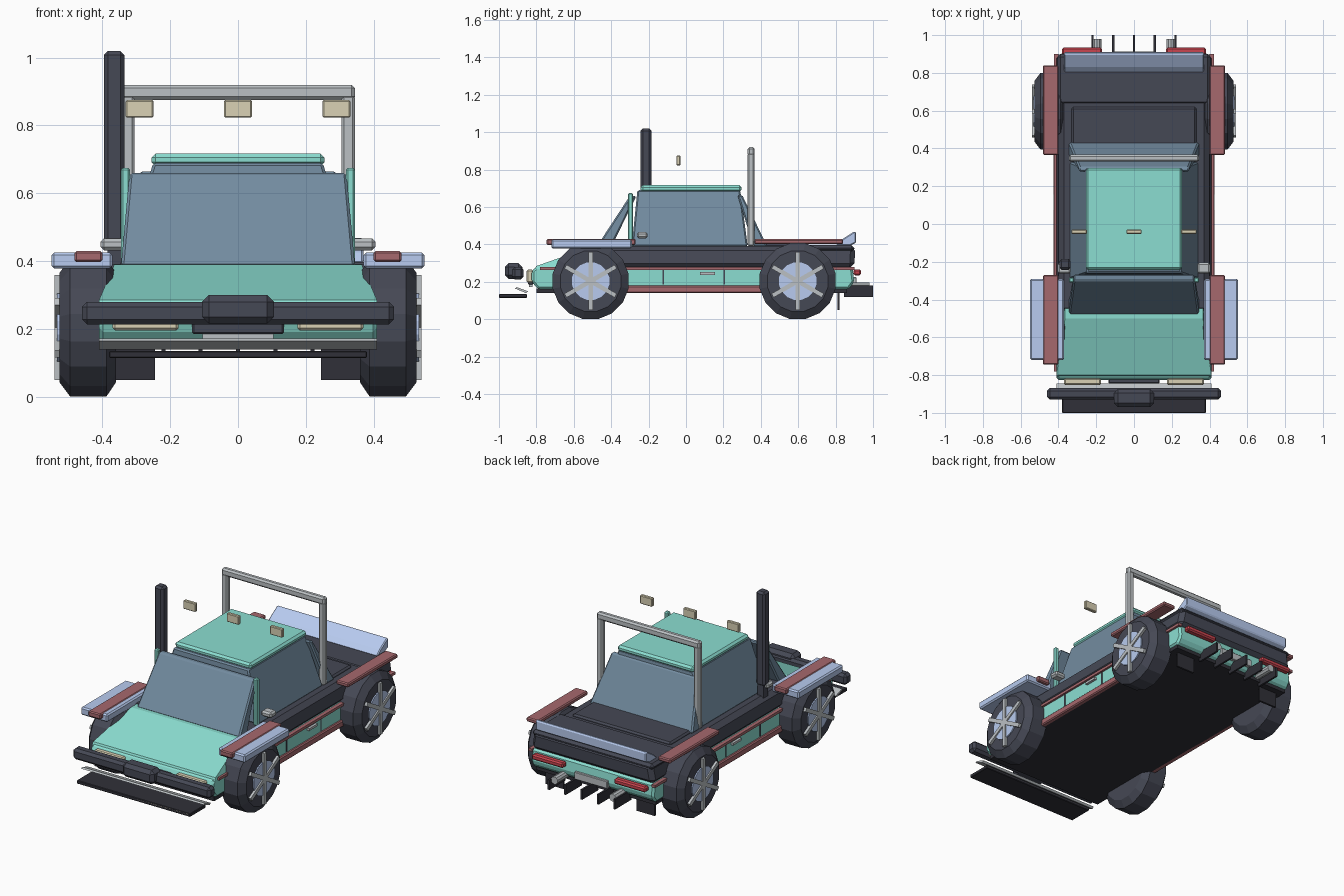
import bpy, bmesh, math
from mathutils import Matrix

if "Cube" in bpy.data.objects:
    bpy.data.objects.remove(bpy.data.objects["Cube"])


def material(name, r, g, b):
    m = bpy.data.materials.new(name)
    m.diffuse_color = (r, g, b, 1)
    m.use_nodes = True
    m.node_tree.nodes["Principled BSDF"].inputs["Base Color"].default_value = m.diffuse_color
    return m


TEAL = material("teal paint", .26, .73, .64)
DARK = material("dark trim", .06, .065, .09)
BLACK = material("underside", .03, .03, .04)
GLASS = material("glass", .17, .26, .35)
RED = material("dull red", .38, .14, .155)
LAMP = material("tail red", .6, .06, .08)
BLUE = material("pale blue", .48, .6, .87)
CREAM = material("cream", .7, .64, .46)
GREY = material("metal", .5, .53, .55)


def finish(name, bm, mat, bevel=0):
    bmesh.ops.recalc_face_normals(bm, faces=bm.faces)
    me = bpy.data.meshes.new(name)
    bm.to_mesh(me)
    bm.free()
    me.materials.append(mat)
    ob = bpy.data.objects.new(name, me)
    bpy.context.collection.objects.link(ob)
    if bevel:
        mod = ob.modifiers.new("bevel", 'BEVEL')
        mod.width, mod.segments = bevel, 1
    return ob


def taper(name, low, high, mat, bevel=0, s=1):
    """Solid between two level rectangles given as (x0, x1, y0, y1, z)."""
    bm = bmesh.new()
    rings = []
    for x0, x1, y0, y1, z in (low, high):
        rings.append([bm.verts.new((s * x, y, z)) for x, y in
                      ((x0, y0), (x1, y0), (x1, y1), (x0, y1))])
    a, b = rings
    bm.faces.new(a)
    bm.faces.new(b)
    for i in range(4):
        j = (i + 1) % 4
        bm.faces.new((a[i], a[j], b[j], b[i]))
    return finish(name, bm, mat, bevel)


def box(name, x0, x1, y0, y1, z0, z1, mat, bevel=0, s=1):
    return taper(name, (x0, x1, y0, y1, z0), (x0, x1, y0, y1, z1), mat, bevel, s)


def mid(name, x, *rest):
    return box(name, -x, x, *rest)


def prism(name, x, pts, mat, bevel=0):
    """Side profile of (y, z) points extruded across the car."""
    bm = bmesh.new()
    a = [bm.verts.new((-x, y, z)) for y, z in pts]
    b = [bm.verts.new((x, y, z)) for y, z in pts]
    bm.faces.new(a)
    bm.faces.new(b)
    for i in range(len(pts)):
        j = (i + 1) % len(pts)
        bm.faces.new((a[i], a[j], b[j], b[i]))
    return finish(name, bm, mat, bevel)


def lathe(name, profile, y, z, mat, s, n=16):
    """Closed wheel shape from (x, radius) steps around the axle."""
    bm = bmesh.new()
    rings = [[bm.verts.new((s * x, y + r * math.sin(2 * math.pi * (k + .5) / n),
                            z + r * math.cos(2 * math.pi * (k + .5) / n)))
              for k in range(n)] for x, r in profile]
    for a, b in zip(rings, rings[1:]):
        for k in range(n):
            bm.faces.new((a[k], a[(k + 1) % n], b[(k + 1) % n], b[k]))
    bm.faces.new(rings[0])
    bm.faces.new(rings[-1])
    return finish(name, bm, mat)


# Lower body, hood and dark upper body
prism("lower_body", .41, [(-.79, .16), (-.825, .20), (-.825, .26), (-.80, .28),
                          (.89, .28), (.90, .20), (.87, .16)], TEAL, .012)
hood = prism("hood", .41, [(-.81, .265), (-.80, .285), (-.50, .39), (-.40, .39), (-.40, .265)], TEAL)
for v in hood.data.vertices:
    if v.co.z > .38:
        v.co.x *= .365 / .41
mid("underbody", .40, -.80, .86, .14, .165, BLACK)
taper("upper_body", (-.415, .415, -.48, .90, .275), (-.395, .395, -.47, .905, .392), DARK, .025)
mid("rear_deck", .405, .63, .90, .36, .397, DARK, .015)
mid("bed_cover", .33, .40, .62, .38, .405, DARK, .01)

# Cab
taper("cab", (-.34, .34, -.29, .33, .39), (-.25, .25, -.26, .29, .69), GLASS, .008)
taper("windshield", (-.345, .345, -.48, -.40, .385), (-.32, .32, -.30, -.265, .66), GLASS, .008)
taper("rear_window", (-.345, .345, .36, .435, .39), (-.29, .29, .275, .30, .665), GLASS, .008)
mid("roof", .255, -.243, .297, .68, .717, TEAL, .012)

# Roll bar, snorkel and roof lamps
mid("roll_bar_top", .345, .33, .367, .875, .92, GREY, .01)
box("snorkel", -.395, -.335, -.243, -.185, .45, 1.02, DARK, .012)
box("snorkel_base", -.385, -.345, -.235, -.19, .38, .46, DARK)
for i, x in enumerate((-.29, 0, .29)):
    box(f"roof_lamp_{i}", x - .041, x + .041, -.052, -.03, .823, .875, CREAM, .004)

# Front end
mid("front_bumper", .46, -.93, -.868, .213, .28, DARK, .015)
mid("winch", .106, -.968, -.875, .216, .30, DARK, .02)
mid("grille", .135, -.845, -.815, .185, .25, DARK, .005)
mid("front_plate", .105, -.84, -.82, .172, .20, GREY)
prism("lower_lip", .41, [(-.915, .165), (-.905, .172), (-.845, .15), (-.855, .14)], GREY)
mid("splitter", .38, -1.0, -.85, .115, .135, BLACK, .003)
mid("splitter_strip", .365, -1.0, -.99, .118, .132, CREAM)

# Rear end
prism("spoiler", .37, [(.80, .395), (.83, .425), (.90, .47), (.91, .465), (.91, .41), (.88, .395)], BLUE, .006)
mid("rear_plate", .11, .89, .912, .18, .225, GREY, .003)
for i in range(-2, 3):
    box(f"diffuser_fin_{i + 2}", i * .11 - .006, i * .11 + .006, .845, 1.0, .12, .18, BLACK)

# Mirrored parts
for side, s in (("right", 1), ("left", -1)):
    def both(name, *args, bevel=0):
        return box(f"{name}_{side}", *args, bevel, s)

    both("roll_bar_post", .305, .345, .33, .367, .39, .89, GREY, bevel=.008)
    both("pillar", .318, .345, -.31, -.283, .39, .675, TEAL, bevel=.006)
    both("mirror", .335, .405, -.263, -.205, .432, .467, GREY, bevel=.01)
    both("front_fender", .37, .55, -.72, -.29, .378, .426, BLUE, bevel=.008)
    both("front_fender_strip", .40, .482, -.745, -.27, .397, .43, RED, bevel=.006)
    both("rear_fender_strip", .40, .482, .365, .84, .402, .428, RED, bevel=.006)
    both("headlamp", .175, .37, -.853, -.815, .195, .265, CREAM, bevel=.008)
    both("tail_lamp", .17, .38, .895, .935, .235, .267, LAMP, bevel=.008)
    both("mud_flap", .245, .365, .81, .822, .05, .15, BLACK)
    both("side_stripe", .40, .423, -.78, .90, .264, .28, RED)
    both("side_skirt", .39, .425, -.32, .43, .14, .18, RED, bevel=.006)
    both("door_handle", .40, .425, .075, .155, .238, .252, GREY)
    for i, y in enumerate((-.122, .205)):
        both(f"door_gap_{i}", .40, .413, y - .004, y + .004, .185, .264, DARK)

    # Exhaust pipe
    bm = bmesh.new()
    bmesh.ops.create_cone(bm, cap_ends=True, segments=10, radius1=.023, radius2=.023, depth=.13,
                          matrix=Matrix.Translation((s * .195, .915, .175)) @ Matrix.Rotation(math.pi / 2, 4, 'X'))
    finish(f"exhaust_{side}", bm, GREY)

    # Wheels with hub disc and six spokes
    for end, y in (("front", -.51), ("rear", .597)):
        z, tag = .204, f"{end}_{side}"
        lathe(f"tire_{tag}", [(.36, .165), (.388, .207), (.495, .207), (.526, .165)], y, z, DARK, s)
        lathe(f"hub_{tag}", [(.50, .102), (.533, .102)], y, z, BLUE, s)
        bm = bmesh.new()
        for k in range(3):
            bmesh.ops.create_cube(bm, size=1, matrix=Matrix.Translation((s * .53, y, z))
                                  @ Matrix.Rotation(k * math.pi / 3, 4, 'X')
                                  @ Matrix.Diagonal((.022, .024, .31, 1)))
        finish(f"spokes_{tag}", bm, GREY)
